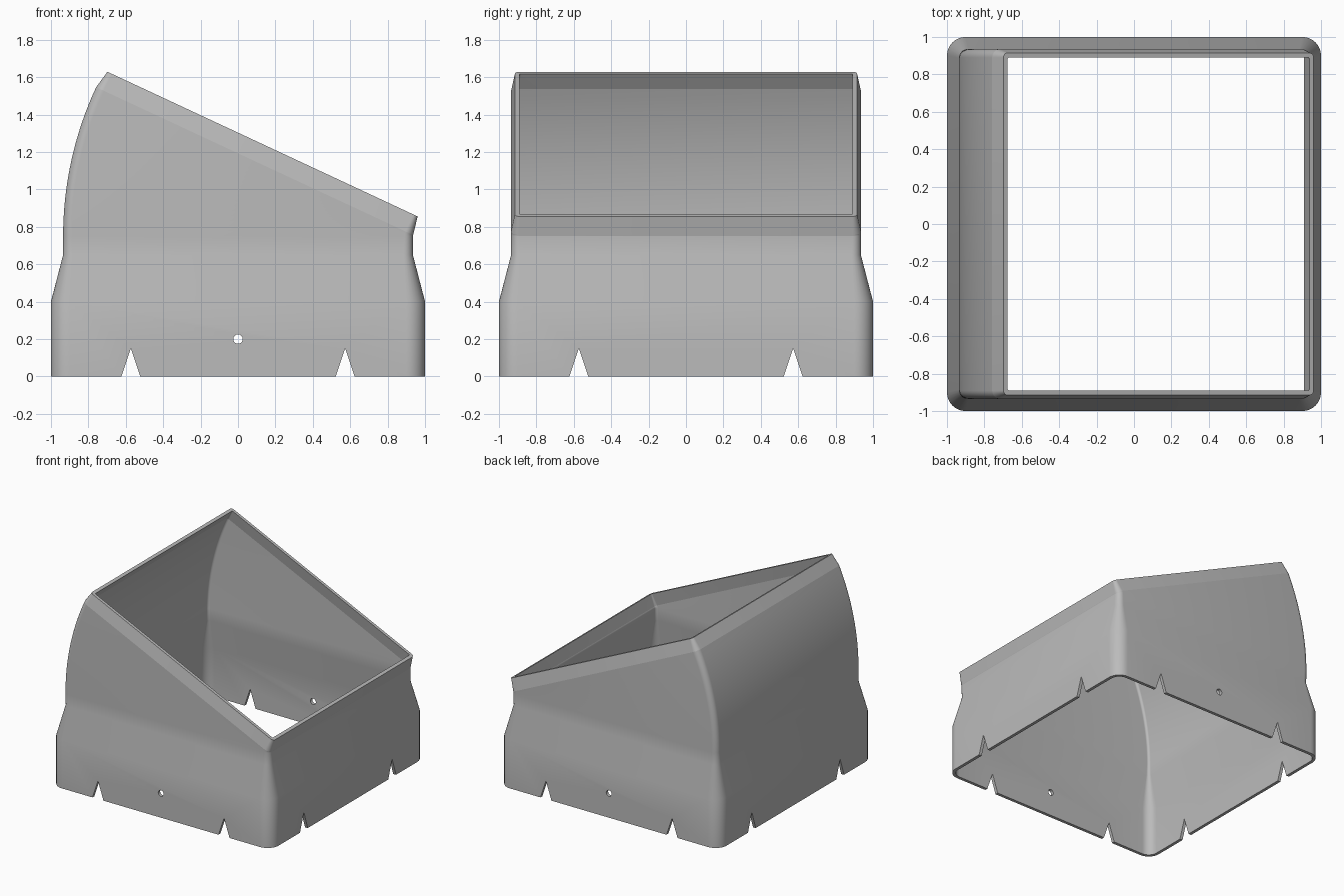
import bpy, bmesh, math
from mathutils import Matrix, Vector

cube = bpy.data.objects.get("Cube")
if cube:
    bpy.data.objects.remove(cube, do_unlink=True)

WALL = 0.025
TILT = math.radians(25)
PIVOT = Vector((0.95, 0, 0.75))
CORNER_STEPS = 8
ARC_STEPS = 16

grey = bpy.data.materials.new("plain grey")
grey.use_nodes = True
colour = (0.5, 0.5, 0.5, 1)
grey.diffuse_color = colour
grey.node_tree.nodes["Principled BSDF"].inputs["Base Color"].default_value = colour


def section(half, radius, z, angle=0.0, inset=0.0):
    """Rounded square at height z, swung about the hinge line by angle."""
    half -= inset
    radius = max(radius - inset, 0.008)
    swing = Matrix.Translation(PIVOT) @ Matrix.Rotation(angle, 4, 'Y') @ Matrix.Translation(-PIVOT)
    points = []
    for corner in range(4):
        mid = math.radians(45 + 90 * corner)
        cx = math.copysign(half - radius, math.cos(mid))
        cy = math.copysign(half - radius, math.sin(mid))
        for i in range(CORNER_STEPS + 1):
            a = math.radians(90) * (corner + i / CORNER_STEPS)
            points.append(swing @ Vector((cx + radius * math.cos(a), cy + radius * math.sin(a), z)))
    return points


# Skirt, taper, swept elbow and drawn-in rim
levels = [(1.0, 0.1, 0.0), (1.0, 0.1, 0.4), (0.935, 0.05, 0.65)]
levels += [(0.935, 0.045, PIVOT.z, TILT * i / ARC_STEPS) for i in range(ARC_STEPS + 1)]
levels.append((0.915, 0.025, PIVOT.z + 0.1, TILT))

outer = [section(*lv) for lv in levels]
inner = [section(*lv, inset=WALL) for lv in levels]

bm = bmesh.new()
rings = [[bm.verts.new(p) for p in ring] for ring in outer + inner[::-1]]
count = len(rings[0])
for k, low in enumerate(rings):
    high = rings[(k + 1) % len(rings)]
    for i in range(count):
        j = (i + 1) % count
        bm.faces.new((low[i], low[j], high[j], high[i]))
# Crisp crease under the rim, inside and out
for ring in (rings[len(levels) - 2], rings[len(levels) + 1]):
    for i in range(count):
        bm.edges.get((ring[i], ring[(i + 1) % count])).smooth = False
bmesh.ops.recalc_face_normals(bm, faces=bm.faces)
mesh = bpy.data.meshes.new("angled_hood")
bm.to_mesh(mesh)
bm.free()
mesh.materials.append(grey)
hood = bpy.data.objects.new("angled_hood", mesh)
bpy.context.collection.objects.link(hood)

# Cutter: two notches per wall, and a round hole in the front and back walls
bm = bmesh.new()
for side in range(4):
    turn = Matrix.Rotation(math.radians(90) * side, 4, 'Z')
    for x in (-0.573, 0.573):
        ends = []
        for y in (-1.1, -0.9):
            profile = ((x - 0.067, -0.05), (x + 0.067, -0.05), (x, 0.15))
            ends.append([bm.verts.new(turn @ Vector((px, y, pz))) for px, pz in profile])
        a, b = ends
        bm.faces.new(a)
        bm.faces.new(b[::-1])
        for i in range(3):
            j = (i + 1) % 3
            bm.faces.new((a[j], a[i], b[i], b[j]))
    if side % 2 == 0:
        place = turn @ Matrix.Translation((0, -1, 0.2)) @ Matrix.Rotation(math.radians(90), 4, 'X')
        bmesh.ops.create_cone(bm, cap_ends=True, segments=24, radius1=0.025, radius2=0.025,
                              depth=0.2, matrix=place)
bmesh.ops.recalc_face_normals(bm, faces=bm.faces)
cut_mesh = bpy.data.meshes.new("notch_cutter")
bm.to_mesh(cut_mesh)
bm.free()
cutter = bpy.data.objects.new("notch_cutter", cut_mesh)
cutter.hide_render = True
bpy.context.collection.objects.link(cutter)

cut = hood.modifiers.new("notches", 'BOOLEAN')
cut.operation = 'DIFFERENCE'
cut.solver = 'EXACT'
cut.object = cutter
bpy.ops.object.select_all(action='DESELECT')
hood.select_set(True)
bpy.context.view_layer.objects.active = hood
bpy.ops.object.modifier_apply(modifier=cut.name)
bpy.data.objects.remove(cutter, do_unlink=True)
bpy.ops.object.shade_smooth_by_angle(angle=math.radians(30))
